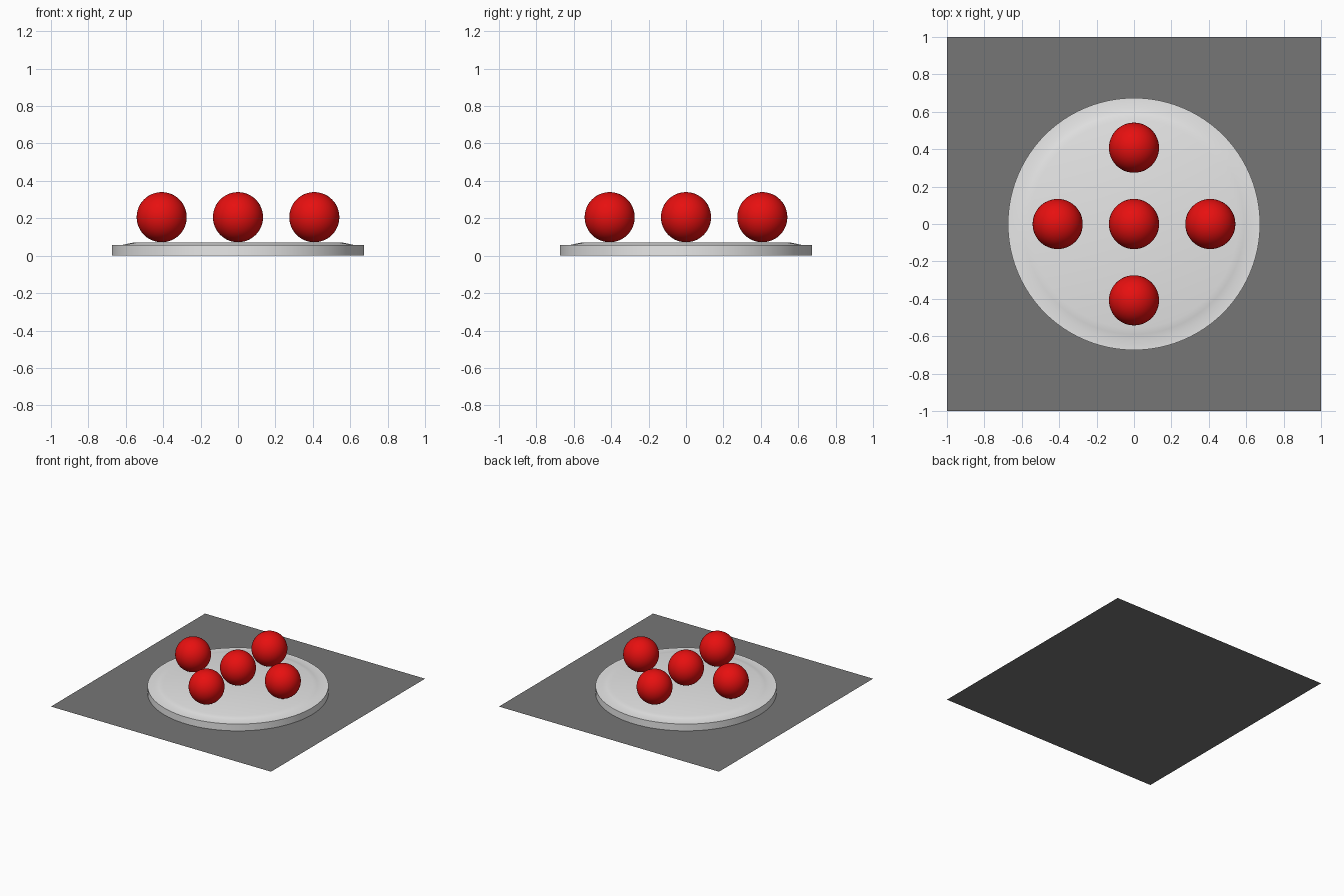
import bpy, bmesh, math

if "Cube" in bpy.data.objects:
    bpy.data.objects.remove(bpy.data.objects["Cube"])


def material(name, rgb):
    m = bpy.data.materials.new(name)
    m.diffuse_color = (*rgb, 1.0)
    m.use_nodes = True
    m.node_tree.nodes["Principled BSDF"].inputs["Base Color"].default_value = m.diffuse_color
    return m


red = material("glossy_red", (0.8, 0.005, 0.005))
white = material("plate_white", (0.8, 0.8, 0.8))
grey = material("table_grey", (0.18, 0.18, 0.18))


def finish(obj, name, mat):
    obj.name = name
    obj.data.materials.clear()
    obj.data.materials.append(mat)
    return obj


# Thin square table sheet
bpy.ops.mesh.primitive_plane_add(size=2)
finish(bpy.context.object, "table_top", grey)

# Round plate: vertical edge, flat rim, gently raised middle
SIDES = 96
profile = [(0.674, 0.0), (0.674, 0.056), (0.622, 0.057),
           (0.59, 0.064), (0.556, 0.071)]
bm = bmesh.new()
rings = []
for r, z in profile:
    rings.append([bm.verts.new((r * math.cos(2 * math.pi * i / SIDES),
                                r * math.sin(2 * math.pi * i / SIDES), z))
                  for i in range(SIDES)])
for low, high in zip(rings, rings[1:]):
    for i in range(SIDES):
        j = (i + 1) % SIDES
        bm.faces.new((low[i], low[j], high[j], high[i]))
bm.faces.new(rings[-1])
mesh = bpy.data.meshes.new("plate")
bm.to_mesh(mesh)
bm.free()
plate = bpy.data.objects.new("plate", mesh)
bpy.context.collection.objects.link(plate)
finish(plate, "plate", white)
bpy.ops.object.select_all(action='DESELECT')
plate.select_set(True)
bpy.context.view_layer.objects.active = plate
bpy.ops.object.shade_smooth_by_angle(angle=math.radians(30))

# Five red balls in a cross
R, D = 0.134, 0.408
spots = {"centre": (0, 0), "left": (-D, 0), "right": (D, 0),
         "front": (0, -D), "back": (0, D)}
for label, (x, y) in spots.items():
    bpy.ops.mesh.primitive_uv_sphere_add(segments=48, ring_count=24, radius=R,
                                         location=(x, y, 0.206))
    bpy.ops.object.shade_smooth()
    finish(bpy.context.object, "ball_" + label, red)
